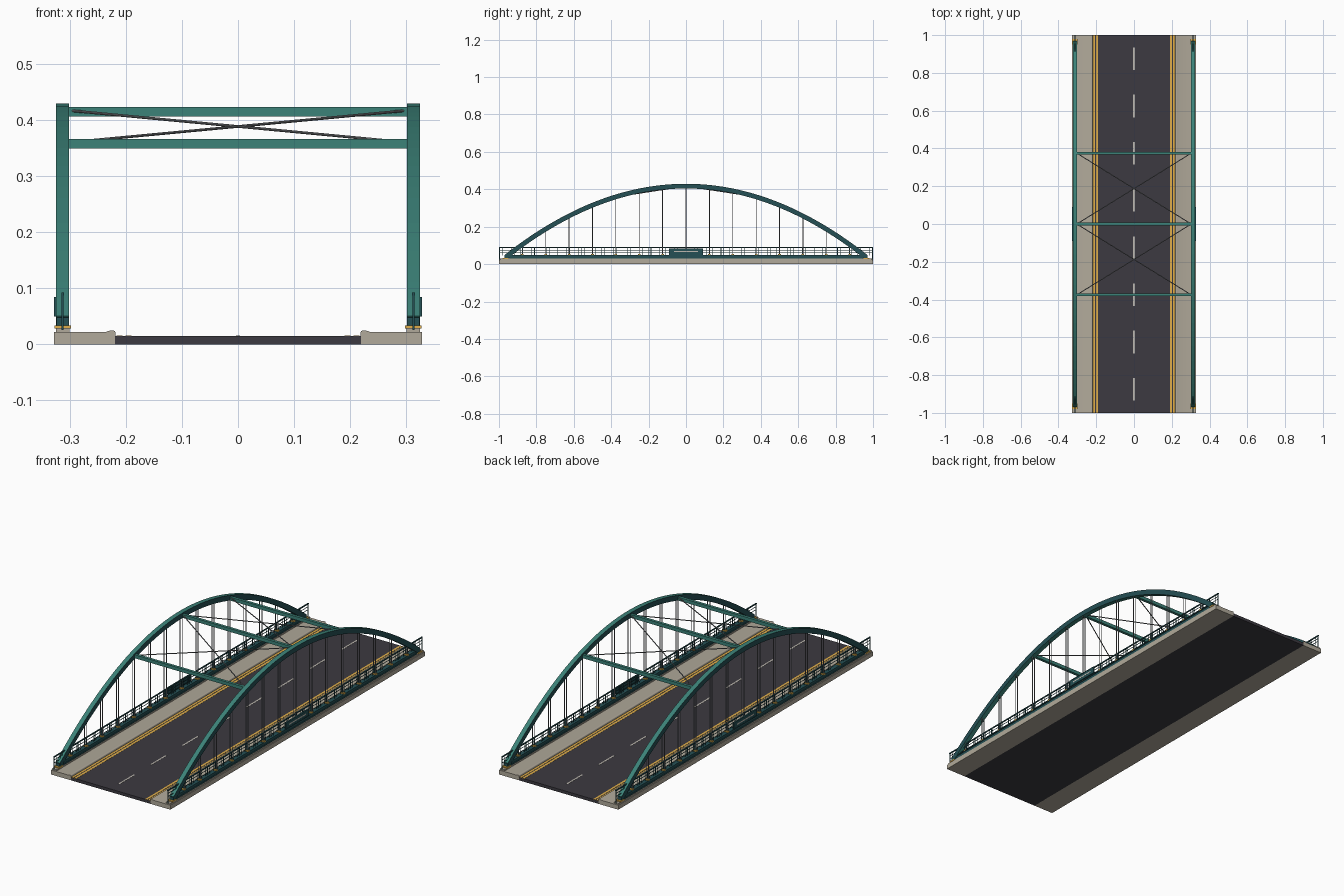
import bpy
import bmesh
from math import radians
from mathutils import Vector

cube = bpy.data.objects.get("Cube")
if cube:
    bpy.data.objects.remove(cube, do_unlink=True)


def material(name, r, g, b):
    m = bpy.data.materials.new(name)
    m.use_nodes = True
    m.diffuse_color = (r, g, b, 1)
    m.node_tree.nodes["Principled BSDF"].inputs["Base Color"].default_value = (r, g, b, 1)
    return m


TEAL = material("teal paint", 0.045, 0.225, 0.19)
DARK = material("dark teal paint", 0.018, 0.08, 0.09)
ASPHALT = material("asphalt", 0.045, 0.042, 0.052)
CONCRETE = material("concrete", 0.44, 0.4, 0.325)
GOLD = material("gold paint", 0.75, 0.43, 0.07)
WHITE = material("worn white paint", 0.52, 0.49, 0.44)
STEEL = material("grey steel", 0.2, 0.21, 0.22)

ARCH_X, ARCH_END, ARCH_TOP, CURVE = 0.3125, 0.96, 0.417, 0.408
SIDES = (("left", 1), ("right", -1))
HANGERS = [i * 0.125 for i in range(-7, 8)]


def arch_z(y):
    return ARCH_TOP - CURVE * y * y


def finish(name, bm, mat):
    bmesh.ops.recalc_face_normals(bm, faces=bm.faces)
    mesh = bpy.data.meshes.new(name)
    bm.to_mesh(mesh)
    bm.free()
    mesh.materials.append(mat)
    ob = bpy.data.objects.new(name, mesh)
    bpy.context.collection.objects.link(ob)
    return ob


def smooth(ob):
    bpy.ops.object.select_all(action="DESELECT")
    bpy.context.view_layer.objects.active = ob
    ob.select_set(True)
    bpy.ops.object.shade_smooth_by_angle(angle=radians(50))


def add_box(bm, centre, size):
    verts = bmesh.ops.create_cube(bm, size=1)["verts"]
    for v in verts:
        v.co = Vector(centre) + v.co * Vector(size)


def add_rod(bm, a, b, radius, sides=8):
    a, b = Vector(a), Vector(b)
    verts = bmesh.ops.create_cone(bm, cap_ends=True, segments=sides, radius1=radius,
                                  radius2=radius, depth=(b - a).length)["verts"]
    turn = (b - a).to_track_quat("Z", "Y")
    for v in verts:
        v.co = (a + b) / 2 + turn @ v.co


def boxes(name, mat, items):
    bm = bmesh.new()
    for centre, size in items:
        add_box(bm, centre, size)
    return finish(name, bm, mat)


def loft(name, mat, rings):
    """Join a row of equal cross-sections into a closed solid."""
    bm = bmesh.new()
    rows = [[bm.verts.new(p) for p in ring] for ring in rings]
    n = len(rows[0])
    for r, s in zip(rows, rows[1:]):
        for i in range(n):
            bm.faces.new((r[i], r[(i + 1) % n], s[(i + 1) % n], s[i]))
    bm.faces.new(rows[0])
    bm.faces.new(rows[-1])
    return finish(name, bm, mat)


# Carriageway and its painted lines
boxes("road_deck", ASPHALT, [((0, 0, 0.0075), (0.438, 2, 0.015))])
boxes("edge_lines", GOLD, [((s * x, 0, 0.0152), (0.011, 2, 0.0008))
                           for s in (1, -1) for x in (0.195, 0.211)])
boxes("centre_dashes", WHITE, [((0, -0.875 + i * 0.25, 0.0152), (0.008, 0.12, 0.0008))
                               for i in range(8)])

for side, s in SIDES:
    x = s * ARCH_X

    # Footway with a rounded kerb
    profile = [(0.218, 0), (0.328, 0), (0.328, 0.022), (0.236, 0.022), (0.232, 0.0235),
               (0.228, 0.0245), (0.222, 0.0245), (0.2195, 0.0235), (0.218, 0.021)]
    smooth(loft(side + "_footway", CONCRETE,
                [[(s * px, y, pz) for px, pz in profile] for y in (-1, 1)]))

    # Concrete plinth under the tie beam
    boxes(side + "_plinth", CONCRETE, [((x, 0, 0.025), (0.024, 1.99, 0.008))])

    # Box-section arch rib, teal flanges with dark side webs
    rings = []
    for i in range(49):
        y = -ARCH_END + 2 * ARCH_END * i / 48
        normal = Vector((0, 2 * CURVE * y, 1)).normalized() * 0.0125
        c = Vector((x, y, arch_z(y)))
        w = Vector((0.0115, 0, 0))
        rings.append([c - w - normal, c + w - normal, c + w + normal, c - w + normal])
    arch = loft(side + "_arch", TEAL, rings)
    arch.data.materials.append(DARK)
    for face in arch.data.polygons:
        face.material_index = int(abs(face.normal.x) > 0.5)

    # Tie beam with flanges
    boxes(side + "_tie_beam", DARK, [((x, 0, 0.039), (0.014, 1.89, 0.018)),
                                     ((x, 0, 0.031), (0.021, 1.89, 0.004)),
                                     ((x, 0, 0.047), (0.021, 1.89, 0.004))])

    # Bearings under the arch feet, and hanger anchors
    boxes(side + "_bearings", GOLD, [((x, e * 0.965, 0.031), (0.029, 0.03, 0.006))
                                     for e in (1, -1)])
    boxes(side + "_foot_blocks", DARK, [((x, e * 0.955, 0.041), (0.022, 0.03, 0.014))
                                        for e in (1, -1)])
    boxes(side + "_anchors", GOLD, [((x, y, 0.051), (0.021, 0.014, 0.007)) for y in HANGERS])

    # Hangers in pairs of slim rods
    bm = bmesh.new()
    for y in HANGERS:
        for dx in (-0.006, 0.006):
            add_rod(bm, (x + dx, y, 0.045), (x + dx, y, arch_z(y)), 0.002)
    finish(side + "_hangers", bm, STEEL)

    # Railing: posts, rails and thin balusters
    bm = bmesh.new()
    for i in range(33):
        y = -0.997 + i * 1.994 / 32
        add_box(bm, (x, y, 0.058), (0.0035, 0.0035, 0.064))
    for z, t in ((0.09, 0.005), (0.075, 0.002), (0.06, 0.002)):
        add_box(bm, (x, 0, z), (t, 2, t))
    for i in range(64):
        add_box(bm, (x, -0.98 + i * 1.96 / 63, 0.068), (0.0014, 0.0014, 0.044))
    finish(side + "_railing", bm, DARK)

    # Blank plaque with a raised frame
    boxes(side + "_plaque", DARK, [((s * 0.3235, 0, 0.067), (0.006, 0.18, 0.034))])
    boxes(side + "_plaque_frame", DARK,
          [((s * 0.3265, 0, z), (0.003, 0.18, 0.003)) for z in (0.0515, 0.0825)] +
          [((s * 0.3265, y, 0.067), (0.003, 0.003, 0.034)) for y in (-0.0885, 0.0885)])
    boxes(side + "_plaque_panel", WHITE, [((s * 0.3265, 0, 0.067), (0.001, 0.13, 0.006))])

# Cross struts between the arches
boxes("cross_struts", TEAL, [((0, y, arch_z(y) - 0.0025), (0.61, 0.014, 0.017))
                             for y in (-0.375, 0, 0.375)])

# Diagonal bracing
bm = bmesh.new()
for e in (1, -1):
    for s in (1, -1):
        add_rod(bm, (s * 0.303, 0, arch_z(0)),
                (-s * 0.303, e * 0.375, arch_z(0.375)), 0.0024)
finish("diagonal_bracing", bm, STEEL)
